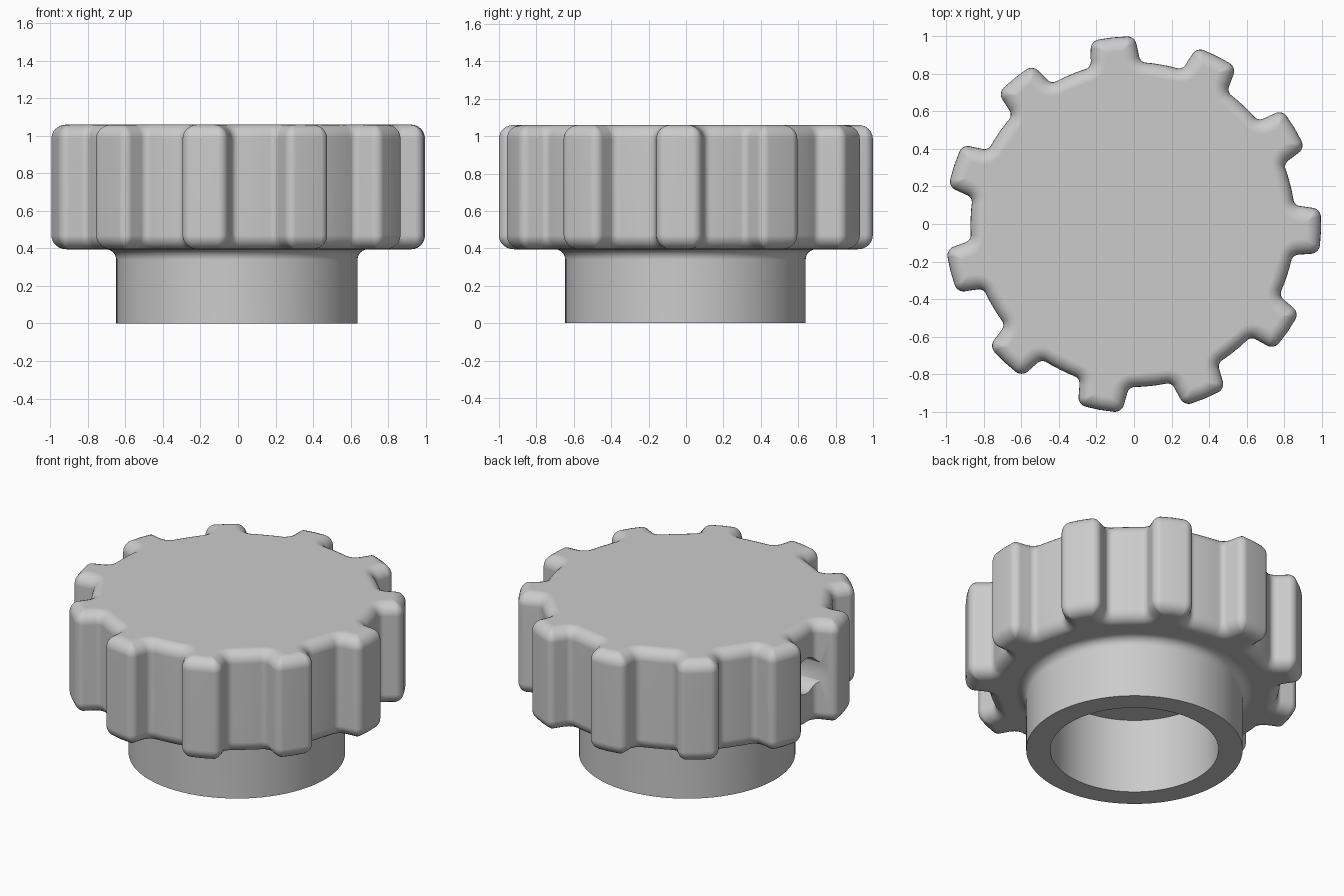
import bpy, bmesh
from math import sin, cos, pi, radians, sqrt, acos, tan
from mathutils import Vector, Matrix

cube = bpy.data.objects.get("Cube")
if cube:
    bpy.data.objects.remove(cube, do_unlink=True)

TEETH, PHASE = 11, radians(-2)
TIP, ROOT = 1.003, 0.865
Z_LOW, Z_HIGH, EDGE = 0.395, 1.06, 0.075
COLLAR_R, BORE_R, BORE_TOP = 0.643, 0.5, 0.49
CENTRE = Vector((-0.006, -0.003, 0))

grey = bpy.data.materials.new("light grey plastic")
grey.use_nodes = True
grey.diffuse_color = (0.6, 0.6, 0.6, 1)
grey.node_tree.nodes["Principled BSDF"].inputs["Base Color"].default_value = grey.diffuse_color


def make_object(name, bm):
    bmesh.ops.recalc_face_normals(bm, faces=bm.faces)
    mesh = bpy.data.meshes.new(name)
    bm.to_mesh(mesh)
    bm.free()
    mesh.materials.append(grey)
    obj = bpy.data.objects.new(name, mesh)
    bpy.context.collection.objects.link(obj)
    return obj


def activate(obj):
    bpy.ops.object.select_all(action='DESELECT')
    obj.select_set(True)
    bpy.context.view_layer.objects.active = obj


def skin(bm, rings, closed=False):
    """Join rings of equal length with quads."""
    n = len(rings[0])
    pairs = list(zip(rings, rings[1:] + rings[:1])) if closed else list(zip(rings, rings[1:]))
    for a, b in pairs:
        for i in range(n):
            j = (i + 1) % n
            bm.faces.new((a[i], a[j], b[j], b[i]))


def round_corner(before, corner, after, radius, steps=6):
    """Circular arc that replaces a sharp corner."""
    a, b = before.normalized(), after.normalized()
    half = acos(max(-1, min(1, -a.dot(b)))) / 2
    t = radius * tan(half)
    p, q, w = corner + a * t, corner + b * t, cos(half)
    points = []
    for i in range(steps + 1):
        s = i / steps
        k0, k1, k2 = (1 - s) ** 2, 2 * s * (1 - s) * w, s * s
        points.append((p * k0 + corner * k1 + q * k2) / (k0 + k1 + k2))
    return points


def toothed_outline(inset):
    """Outline of all teeth, moved inwards by inset."""
    root, tip = ROOT - inset, TIP - inset
    foot_v, tip_v = 0.133 - inset, 0.118 - inset
    foot = Vector((sqrt(root ** 2 - foot_v ** 2), foot_v))
    corner = Vector((tip - 0.005, tip_v))
    top = Vector((tip, 0))
    along_root = Vector((-foot.y, foot.x))
    half = [top]
    half += round_corner(top - corner, corner, foot - corner, max(0.05 - inset, 0.004))
    half += round_corner(corner - foot, foot, along_root, 0.04 + inset)
    # root arc up to the middle of the valley
    last, middle = half[-1], pi / TEETH
    start = Vector((1, 0)).angle(last)
    for i in (1, 2, 3):
        f = i / 3
        r = last.length + (root - last.length) * f
        ang = start + (middle - start) * f
        half.append(Vector((cos(ang), sin(ang))) * r)
    tooth = [Vector((p.x, -p.y)) for p in reversed(half[1:-1])] + half
    outline = []
    for k in range(TEETH):
        turn = Matrix.Rotation(PHASE + k * 2 * pi / TEETH, 2)
        outline += [turn @ p for p in tooth]
    return outline


# Toothed grip: stacked outlines with rounded upper and lower rims
bm = bmesh.new()
STEPS = 6
arc = [i / STEPS * pi / 2 for i in range(STEPS + 1)]
levels = [(EDGE * (1 - sin(a)), Z_LOW + EDGE * (1 - cos(a))) for a in arc]
levels += [(d, Z_LOW + Z_HIGH - z) for d, z in reversed(levels)]
rings = [[bm.verts.new((p.x, p.y, z)) for p in toothed_outline(d)] for d, z in levels]
skin(bm, rings)
bm.faces.new(rings[0])
bm.faces.new(rings[-1])
grip = make_object("toothed_grip", bm)


# Bore in the underside and round side hole in one valley
def cut_cylinder(target, radius, depth, matrix):
    cutter_bm = bmesh.new()
    bmesh.ops.create_cone(cutter_bm, cap_ends=True, segments=96, radius1=radius,
                          radius2=radius, depth=depth, matrix=matrix)
    cutter = make_object("hole_cutter", cutter_bm)
    cutter.hide_render = True
    mod = target.modifiers.new("hole", 'BOOLEAN')
    mod.operation = 'DIFFERENCE'
    mod.solver = 'EXACT'
    mod.object = cutter
    activate(target)
    bpy.ops.object.modifier_apply(modifier=mod.name)
    bpy.data.objects.remove(cutter, do_unlink=True)


cut_cylinder(grip, BORE_R, 1, Matrix.Translation((0, 0, BORE_TOP - 0.5)))
cut_cylinder(grip, 0.115, 0.7, Matrix.Translation((-0.8, 0, 0.735)) @ Matrix.Rotation(pi / 2, 4, 'Y'))

# Hollow collar with a fillet flaring into the grip
bm = bmesh.new()
FLARE = 0.055
profile = [(BORE_R, Z_LOW), (BORE_R, 0), (COLLAR_R, 0)]
profile += [(COLLAR_R + FLARE * (1 - cos(a)), Z_LOW - FLARE * (1 - sin(a))) for a in arc]
SIDES = 96
rings = [[bm.verts.new((r * cos(2 * pi * i / SIDES), r * sin(2 * pi * i / SIDES), z))
          for i in range(SIDES)] for r, z in profile]
skin(bm, rings)
collar = make_object("collar", bm)

for obj in (grip, collar):
    obj.location = CENTRE
    activate(obj)
    bpy.ops.object.shade_smooth_by_angle(angle=radians(35))
    weighted = obj.modifiers.new("even shading", 'WEIGHTED_NORMAL')
    weighted.keep_sharp = True
